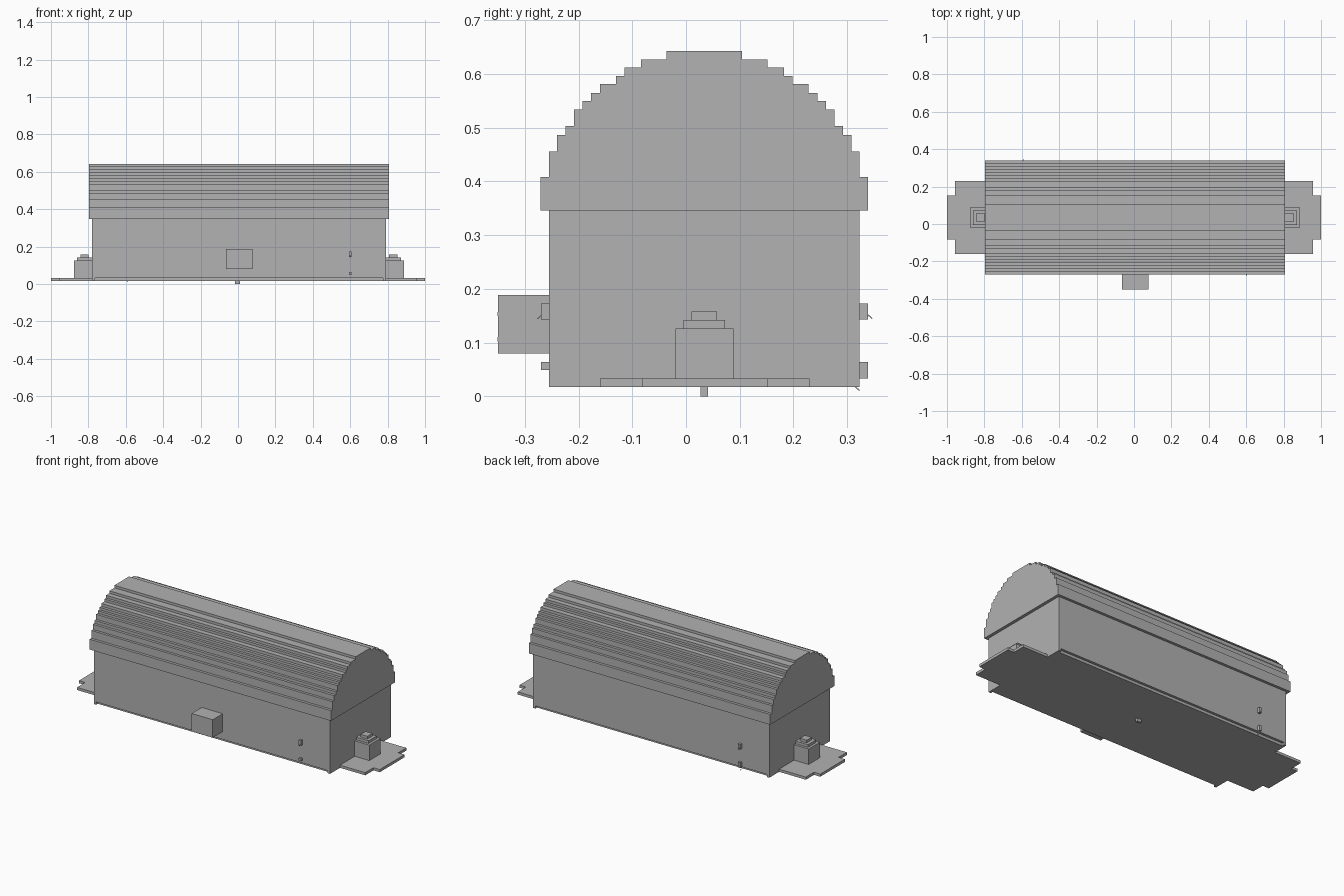
import bpy, bmesh
from mathutils import Matrix

old = bpy.data.objects.get("Cube")
if old:
    bpy.data.objects.remove(old, do_unlink=True)

grey = bpy.data.materials.new("plain grey")
grey.use_nodes = True
COLOUR = (0.445, 0.445, 0.445, 1)
grey.diffuse_color = COLOUR
grey.node_tree.nodes["Principled BSDF"].inputs["Base Color"].default_value = COLOUR

CY = 0.034                      # centre line of the hall
X0, X1 = -0.78, 0.79            # wall ends
Y0, Y1 = -0.255, 0.323          # wall sides
FLOOR, SILL, EAVE = 0.017, 0.033, 0.346


def finish(name, bm):
    bmesh.ops.recalc_face_normals(bm, faces=bm.faces)
    mesh = bpy.data.meshes.new(name)
    bm.to_mesh(mesh)
    bm.free()
    mesh.materials.append(grey)
    ob = bpy.data.objects.new(name, mesh)
    bpy.context.scene.collection.objects.link(ob)
    return ob


def box(name, x, y, z, tilt=0):
    """Box from three (low, high) ranges, optionally tilted about x."""
    bm = bmesh.new()
    size = [b - a for a, b in (x, y, z)]
    mid = [(a + b) / 2 for a, b in (x, y, z)]
    bmesh.ops.create_cube(bm, size=1, matrix=Matrix.Translation(mid)
                          @ Matrix.Rotation(tilt, 4, "X") @ Matrix.Diagonal((*size, 1)))
    return finish(name, bm)


def extrude(name, outline, direction):
    """Prism from a closed outline."""
    bm = bmesh.new()
    face = bm.faces.new([bm.verts.new(p) for p in outline])
    new = bmesh.ops.extrude_face_region(bm, geom=[face])["geom"]
    bmesh.ops.translate(bm, vec=direction,
                        verts=[v for v in new if isinstance(v, bmesh.types.BMVert)])
    return finish(name, bm)


# Stepped barrel roof: (half width, top height) of each course
courses = [(0.305, 0.408), (0.289, 0.455), (0.274, 0.486), (0.258, 0.503),
           (0.2425, 0.534), (0.2265, 0.549), (0.211, 0.564), (0.194, 0.581),
           (0.164, 0.596), (0.148, 0.612), (0.1175, 0.627), (0.07, 0.642)]
half, low = [], EAVE
for w, top in courses:
    half += [(w, low), (w, top)]
    low = top
outline = [(-0.797, CY + w, z) for w, z in half]
outline += [(-0.797, CY - w, z) for w, z in reversed(half)]
extrude("barrel_roof", outline, (1.605, 0, 0))

# Walls, recessed floor and corner feet
box("walls", (X0, X1), (Y0, Y1), (SILL, EAVE))
box("floor", (X0, X1), (Y0 + 0.015, Y1 - 0.015), (FLOOR, SILL))
for i, x in enumerate((X0, X1 - 0.015)):
    for j, y in enumerate((Y0, Y1 - 0.015)):
        box(f"corner_foot_{i}{j}", (x, x + 0.015), (y, y + 0.015), (FLOOR, SILL))

# Notched end platforms, with a stepped block on each
for side, s, wall in (("right", -1, X0), ("left", 1, X1)):
    notch = s * 0.958
    pts = [(wall, -0.16), (notch, -0.16), (notch, -0.082), (s, -0.082),
           (s, 0.153), (notch, 0.153), (notch, 0.23), (wall, 0.23)]
    extrude(f"{side}_end_platform", [(x, y, FLOOR) for x, y in pts], (0, 0, SILL - FLOOR))
    tiers = [(0, 0.097, 0.054, SILL, 0.126), (0, 0.082, 0.039, 0.126, 0.142),
             (0.018, 0.063, 0.0235, 0.142, 0.158)]
    for i, (near, far, w, z0, z1) in enumerate(tiers):
        xs = sorted((wall + s * near, wall + s * far))
        box(f"{side}_block_tier_{i}", xs, (CY - w, CY + w), (z0, z1))

# Front cabinet with small pins at its corners
box("front_cabinet", (-0.063, 0.077), (-0.35, Y0), (0.08, 0.188))
for i, x in enumerate((-0.064, 0.064)):
    for j, z in enumerate((0.102, 0.149)):
        box(f"cabinet_pin_{i}{j}", (x, x + 0.014), (-0.343, -0.334), (z, z + 0.008))
        box(f"cabinet_stud_{i}{j}", (x + 0.005, x + 0.011), (-0.351, -0.345), (z, z + 0.008))

# Small wall fittings, front and back
box("front_upper_fitting", (0.593, 0.608), (-0.27, Y0), (0.143, 0.173))
box("front_lower_fitting", (0.593, 0.608), (-0.27, Y0), (0.049, 0.064))
box("back_upper_fitting", (-0.597, -0.582), (Y1, 0.339), (0.143, 0.173))
box("back_lower_fitting", (-0.597, -0.582), (Y1, 0.339), (SILL, 0.064))
box("front_hook", (0.599, 0.602), (-0.278, -0.268), (0.146, 0.148), 0.7)
box("back_hook", (-0.59, -0.587), (0.337, 0.348), (0.147, 0.149), -0.7)
box("back_floor_hook", (-0.59, -0.587), (0.314, 0.324), (0.013, 0.015), -0.7)

# Stub under the floor
box("bottom_stub", (-0.016, 0.011), (0.027, 0.041), (0, FLOOR))
